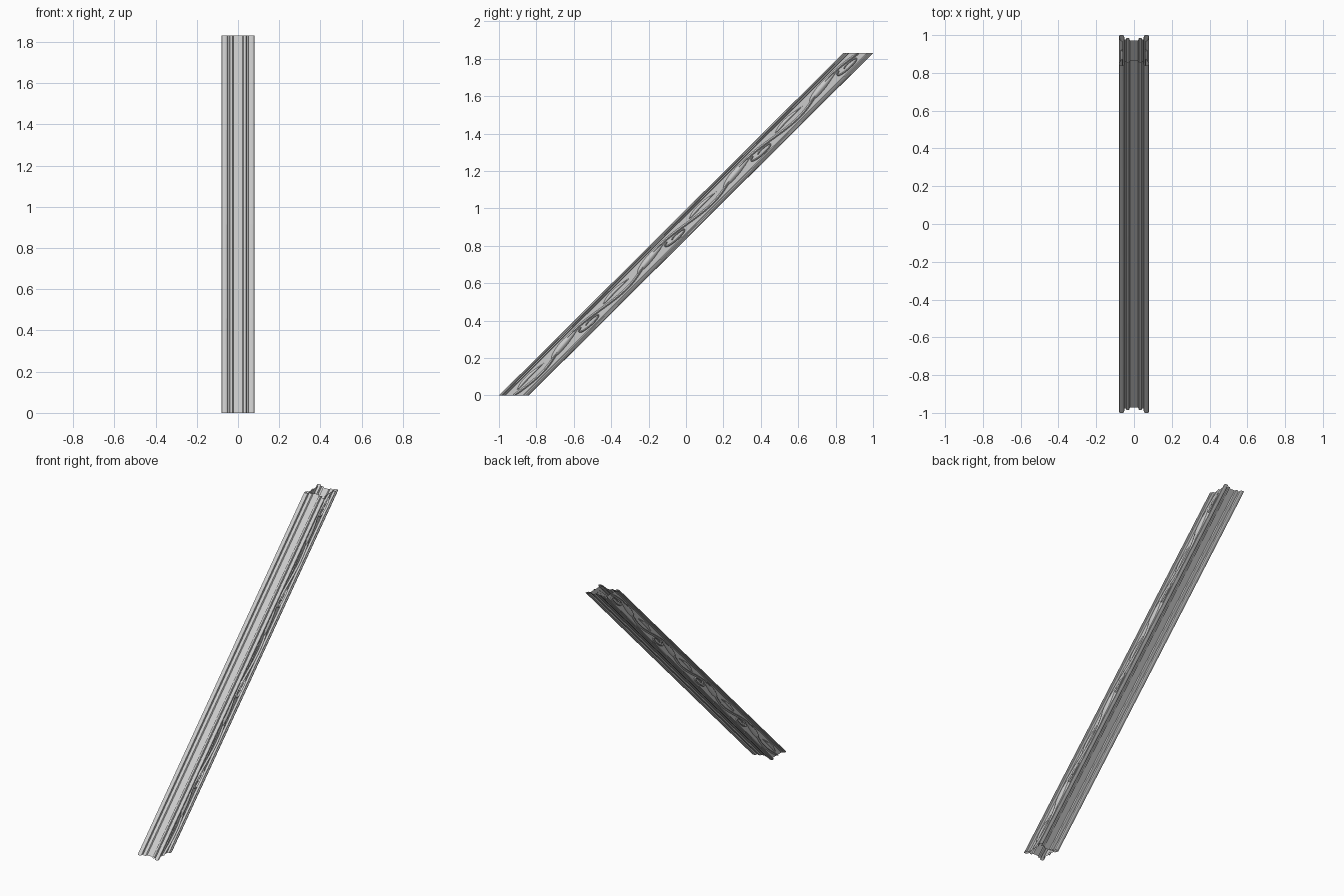
import bpy, math
from mathutils import Vector

if "Cube" in bpy.data.objects:
    bpy.data.objects.remove(bpy.data.objects["Cube"])

HEIGHT, RUN, COUNT = 1.83, 1.84, 4
SEG = HEIGHT / COUNT
PANEL = 0.06


def place(x, v, z):
    """x = sideways, v = horizontal offset from the sloping centre line."""
    return Vector((x, -RUN / 2 + v + z * RUN / HEIGHT, z))


def make(name, verts, faces, angle=35):
    me = bpy.data.meshes.new(name)
    me.from_pydata(verts, [], faces)
    me.shade_smooth()
    me.set_sharp_from_angle(angle=math.radians(angle))
    ob = bpy.data.objects.new(name, me)
    bpy.context.collection.objects.link(ob)
    return ob


# Moulded rail cross-section: one quarter, mirrored to all four
quarter = [(0.022, 0.052), (0.026, 0.064), (0.030, 0.066), (0.040, 0.066),
           (0.043, 0.058), (0.050, 0.058), (0.052, 0.074), (0.056, 0.079),
           (0.062, 0.08), (0.072, 0.08), (0.078, 0.077), (0.08, 0.071),
           (0.079, 0.065), (0.073, 0.060), (0.073, 0.053), (PANEL, 0.047)]
half = quarter + [(x, -v) for x, v in reversed(quarter)]
profile = half + [(-x, v) for x, v in reversed(half)]
N = len(profile)

# Open-ended rail sections, cut level at each joint
for k in range(COUNT):
    verts = [place(x, v, z) for z in (k * SEG, (k + 1) * SEG) for x, v in profile]
    faces = [(i, N + i, N + (i + 1) % N, (i + 1) % N) for i in range(N)]
    make(f"rail_section_{k + 1}", verts, faces)


def ridge(name, path, width, height, side, base=0):
    """Carved ridge along (v, z) points; width and height are functions of 0..1."""
    pts = [place(0, v, z + base) for v, z in path]
    n = len(pts)
    verts, faces = [], []
    for i, p in enumerate(pts):
        t = i / (n - 1)
        tan = (pts[min(i + 1, n - 1)] - pts[max(i - 1, 0)]).normalized()
        nor = Vector((0, -tan.z, tan.y))
        for a, h in ((-1, 0), (-0.45, 0.85), (0, 1), (0.45, 0.85), (1, 0)):
            q = p + nor * a * width(t)
            q.x = side * (PANEL - 0.001 + h * height(t))
            q.z = min(max(q.z, 0), HEIGHT)
            verts.append(q)
    for i in range(n - 1):
        for j in range(4):
            f = [i * 5 + j, i * 5 + j + 1, i * 5 + j + 6, i * 5 + j + 5]
            faces.append(f if side > 0 else f[::-1])
    make(name, verts, faces, 40)


def bulge(t):
    return math.sin(math.pi * t ** 0.75)


for side, label in ((1, "right"), (-1, "left")):
    # Winding vine running the full length of the side panel
    steps = 96
    vine = [(0.028 * math.sin(2 * math.pi * COUNT * i / steps), HEIGHT * i / steps)
            for i in range(steps + 1)]
    ridge("vine_" + label, vine, lambda t: 0.007, lambda t: 0.012, side)

    for k in range(COUNT):
        base = k * SEG
        # Broad leaf sweeping to the upper edge
        leaf = [(-0.032 * (i / 12) ** 0.7 + 0.006, SEG * (0.42 + 0.42 * i / 12)) for i in range(13)]
        ridge(f"leaf_{label}_{k + 1}", leaf, lambda t: 0.001 + 0.018 * bulge(t),
              lambda t: 0.002 + 0.013 * bulge(t), side, base)
        # Curling tendril against the lower edge
        curl = []
        for i in range(25):
            a = math.radians(-150 + 400 * i / 24)
            r = 1 - 0.65 * i / 24
            curl.append((0.014 + 0.026 * r * math.cos(a), SEG * (0.86 + 0.13 * r * math.sin(a))))
        ridge(f"tendril_{label}_{k + 1}", curl, lambda t: 0.005 - 0.002 * t,
              lambda t: 0.011, side, base)
        # Slim bud filling the low bend
        bud = [(-0.012 - 0.012 * math.sin(math.pi * i / 10), SEG * (0.06 + 0.32 * i / 10)) for i in range(11)]
        ridge(f"bud_{label}_{k + 1}", bud, lambda t: 0.001 + 0.009 * bulge(t),
              lambda t: 0.002 + 0.008 * bulge(t), side, base)
